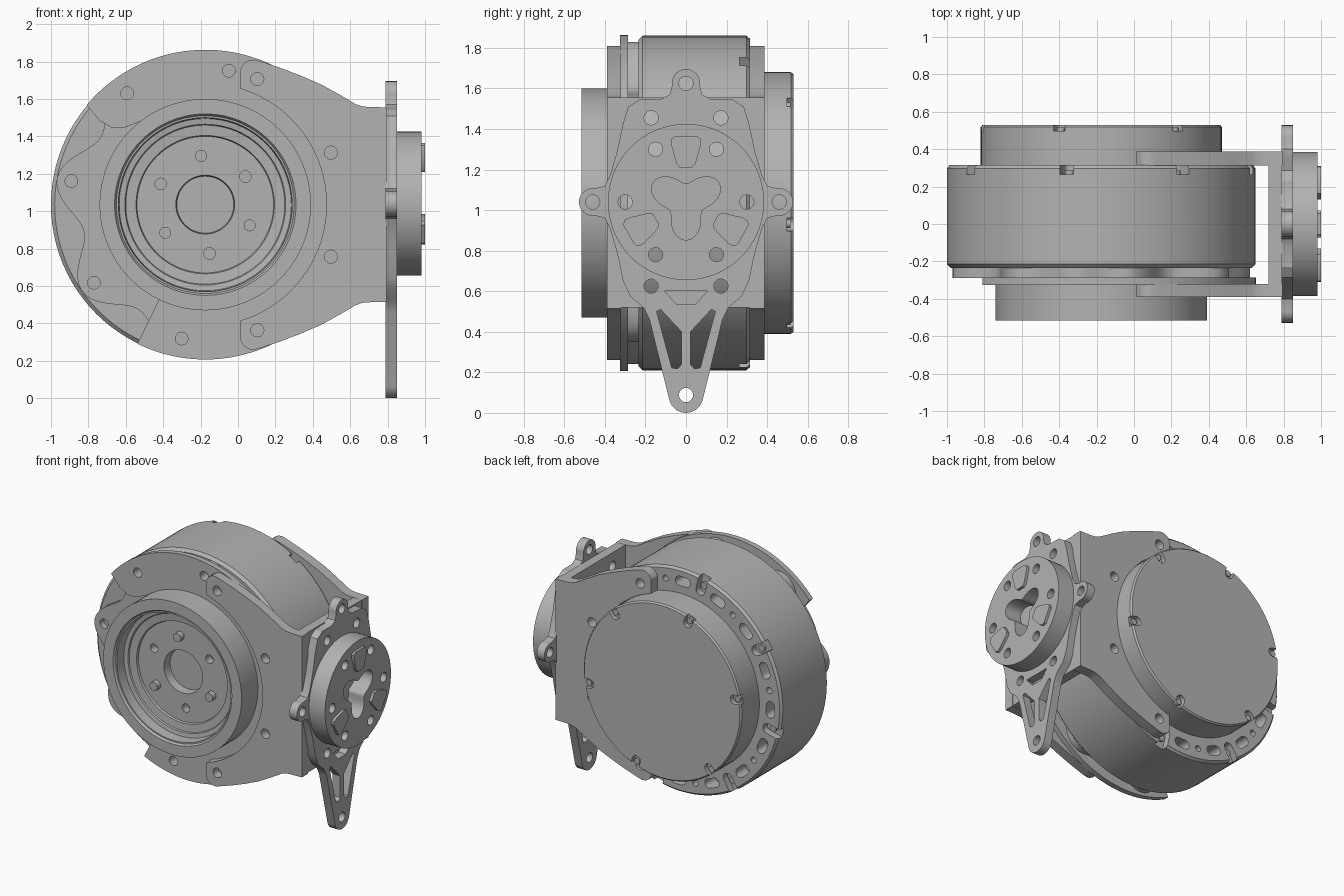
import bpy, bmesh
from math import sin, cos, radians, pi
from mathutils import Vector

old = bpy.data.objects.get("Cube")
if old:
    bpy.data.objects.remove(old, do_unlink=True)

grey = bpy.data.materials.new("plain grey")
grey.use_nodes = True
grey.diffuse_color = (0.45, 0.45, 0.45, 1)
grey.node_tree.nodes["Principled BSDF"].inputs["Base Color"].default_value = (0.45, 0.45, 0.45, 1)

CX, CZ = -0.175, 1.035      # drum axis
HZ = 1.04                   # output hub height


# ---------- helpers ----------
def finish(name, bm):
    bmesh.ops.recalc_face_normals(bm, faces=bm.faces)
    mesh = bpy.data.meshes.new(name)
    bm.to_mesh(mesh)
    bm.free()
    mesh.materials.append(grey)
    ob = bpy.data.objects.new(name, mesh)
    bpy.context.collection.objects.link(ob)
    return ob


def activate(ob):
    bpy.ops.object.select_all(action='DESELECT')
    ob.select_set(True)
    bpy.context.view_layer.objects.active = ob


def smooth(*obs):
    for ob in obs:
        activate(ob)
        bpy.ops.object.shade_smooth_by_angle(angle=radians(30))


def prisms(name, outlines, axis, a, b):
    """Extrude flat outlines from a to b along the x or y axis."""
    bm = bmesh.new()
    for pts in outlines:
        def ring(d):
            return [bm.verts.new((d, u, v) if axis == 'x' else (u, d, v)) for u, v in pts]
        lo, hi = ring(a), ring(b)
        bm.faces.new(lo)
        bm.faces.new(hi[::-1])
        n = len(pts)
        for i in range(n):
            j = (i + 1) % n
            bm.faces.new((lo[i], hi[i], hi[j], lo[j]))
    return finish(name, bm)


def lathe(name, profile, steps=96):
    """Spin (radius, y) points around the drum axis."""
    bm = bmesh.new()
    vs = [bm.verts.new((CX + r, y, CZ)) for r, y in profile]
    es = [bm.edges.new(p) for p in zip(vs, vs[1:])]
    bmesh.ops.spin(bm, geom=vs + es, cent=(CX, 0, CZ), axis=(0, 1, 0),
                   angle=2 * pi, steps=steps, use_merge=True)
    bmesh.ops.remove_doubles(bm, verts=bm.verts, dist=1e-5)
    return finish(name, bm)


def cut(ob, outlines, axis, a, b):
    tool = prisms("cutter", outlines, axis, a, b)
    tool.hide_render = True
    mod = ob.modifiers.new("cut", 'BOOLEAN')
    mod.operation, mod.solver, mod.object = 'DIFFERENCE', 'EXACT', tool
    activate(ob)
    bpy.ops.object.modifier_apply(modifier=mod.name)
    bpy.data.objects.remove(tool, do_unlink=True)


def arc(u, v, r, a0, a1, n=12):
    return [(u + r * cos(radians(a0 + (a1 - a0) * i / n)),
             v + r * sin(radians(a0 + (a1 - a0) * i / n))) for i in range(n + 1)]


def circle(u, v, r, n=20):
    return arc(u, v, r, 0, 360, n)[:-1]


def polar(r, deg):
    return CX + r * cos(radians(deg)), CZ + r * sin(radians(deg))


def slot(r, deg, half, rad, turn=0):
    """Stadium at a polar position; turn 0 is radial, 90 is tangential."""
    u, v = polar(r, deg)
    t = deg + turn
    du, dv = half * cos(radians(t)), half * sin(radians(t))
    return arc(u + du, v + dv, rad, t - 90, t + 90, 8) + arc(u - du, v - dv, rad, t + 90, t + 270, 8)


def mirrored(half):
    """Complete an outline by reflecting it across u = 0."""
    return half + [(-u, v) for u, v in half[::-1] if abs(u) > 1e-6]


# ---------- drum body with notched rim and back hole pattern ----------
body = lathe("drum_body", [(0, -.235), (.805, -.235), (.825, -.215), (.825, .298), (.81, .315), (0, .315)])
cut(body, [slot(.80, 13 + 45 * k, .07, .037) for k in range(8)], 'y', .265, .4)
holes = []
for k in range(8):
    base = 13 + 45 * k
    holes += [slot(.735, base + 11.5, .027, .034, 90), slot(.735, base + 33.5, .027, .034, 90),
              circle(*polar(.735, base + 22.5), .022)]
cut(body, holes, 'y', .2, .4)
rim_screws = prisms("rim_screws", [circle(*polar(.755, 13 + 45 * k), .024) for k in range(8)], 'y', .26, .285)

# ---------- back cap ----------
cap = lathe("back_cap", [(0, .3), (.645, .3), (.645, .518), (.635, .53), (0, .53)])
cut(cap, [slot(.65, 50.5 + 60 * k, .05, .033) for k in range(6)], 'y', .497, .6)
cap_screws = prisms("cap_screws", [circle(*polar(.615, 50.5 + 60 * k), .022) for k in range(6)], 'y', .49, .515)

# ---------- scalloped spacer and front flange ----------
scallop = [polar(.735 + .07 * cos(radians(8 * (t - 35))), t) for t in range(0, 360, 2)]
spacer = prisms("scalloped_spacer", [scallop], 'y', -.29, -.23)
edge = arc(CX, CZ, .828, -116, 140, 80) + [polar(r, t) for r, t in
       ((.72, 141.5), (.645, 140.5), (.6, 137), (.575, 131))] + arc(CX, CZ, .558, 126, 244, 40)
flange = prisms("front_flange", [edge], 'y', -.325, -.285)
bolts = [circle(*polar(.727, 80 + 45 * k), .034) for k in range(5)]
cut(flange, bolts, 'y', -.4, -.28)
cut(spacer, bolts, 'y', -.4, -.245)

# ---------- front ring with stepped bore ----------
ring = lathe("front_ring", [(0, -.27), (.565, -.27), (.565, -.515), (.485, -.515), (.475, -.5), (.465, -.5),
                            (.46, -.425), (.43, -.42), (.425, -.41), (.37, -.405), (.365, -.39),
                            (.157, -.39), (.15, -.3), (0, -.3)])
cut(ring, [circle(*polar(.262, 35 + 120 * k), .031) for k in range(3)], 'y', -.45, -.33)
pegs = prisms("rotor_pegs", [circle(*polar(.262, 95 + 120 * k), .032) for k in range(3)], 'y', -.43, -.38)

# ---------- bracket: two side arms and an end wall ----------
upper = [(.795, 1.555), (.70, 1.557), (.665, 1.56), (.63, 1.572), (.54, 1.625), (.44, 1.68),
         (.33, 1.727), (.23, 1.765), (.125, 1.8), (.09, 1.81), (.06, 1.808), (.03, 1.79), (.013, 1.76)]
lower = [(x, 2 * CZ - z) for x, z in upper[::-1]]
arm = upper + arc(CX, CZ, .648, 73, -73, 40) + lower
arm_holes = [circle(*polar(.727, t), .035) for t in (-67.5, -22.5, 22.5, 67.5)]
arms = []
for name, a, b in (("front_arm", -.39, -.32), ("back_arm", .312, .388)):
    ob = prisms(name, [arm], 'y', a, b)
    cut(ob, arm_holes, 'y', a - .1, b + .1)
    arms.append(ob)
wall = prisms("bracket_wall", [[(-.388, .52), (.388, .52), (.388, 1.555), (-.388, 1.555)]], 'x', .72, .79)

# ---------- mounting plate with ears and trussed tail ----------
half = arc(0, 1.625, .07, 90, -10, 8) + [(.08, 1.57), (.12, 1.548), (.23, 1.545), (.285, 1.51), (.31, 1.43),
       (.34, 1.29), (.375, 1.17), (.4, 1.12)] + arc(.46, HZ, .068, 100, -100, 14) + [(.4, .96), (.375, .91),
       (.34, .79), (.31, .65), (.275, .575), (.21, .52), (.18, .46)] + arc(0, .085, .085, -15, -90, 8)
plate = prisms("mounting_plate", [mirrored(half)], 'x', .788, .85)
hub_holes = [(.3 * cos(k * pi / 3), HZ + .3 * sin(k * pi / 3)) for k in range(6)]
corner_holes = [(s * .172, z) for s in (-1, 1) for z in (.625, 1.455)]
through = [circle(u, v, .035) for u, v in hub_holes + corner_holes]
ears = [circle(u, v, .035) for u, v in ((0, 1.625), (-.46, HZ), (.46, HZ), (0, .088))]
strut = [(.145, .5), (.125, .51), (.022, .4), (.022, .24), (.04, .218), (.07, .222)]
windows = [strut, [(-u, v) for u, v in strut], [(-.105, .6), (.105, .6), (.045, .535), (-.045, .535)]]
cut(wall, through, 'x', .6, .9)
cut(plate, through + ears + windows, 'x', .7, .9)

# ---------- output hub with three-lobed opening and raised pads ----------
hub = prisms("output_hub", [circle(0, HZ, .385, 72)], 'x', .845, .98)
trefoil = []
for t in range(0, 360, 6):
    r = .138 + .05 * cos(radians(3 * (t - 30)))
    trefoil.append((r * cos(radians(t)), HZ + r * sin(radians(t))))
cut(hub, [circle(u, v, .035) for u, v in hub_holes] + [trefoil], 'x', .8, 1.1)
pad = [(.055, .325), (.073, .31), (.073, .28), (.047, .19), (.03, .17)]
pad += [(-u, v) for u, v in pad[::-1]]
pads = []
for k in range(3):
    c, s = cos(2 * pi * k / 3), sin(2 * pi * k / 3)
    pads.append([(u * c - v * s, HZ + u * s + v * c) for u, v in pad])
hub_pads = prisms("hub_pads", pads, 'x', .97, 1.0)

smooth(body, rim_screws, cap, cap_screws, spacer, flange, ring, pegs, wall, plate, hub, hub_pads, *arms)
